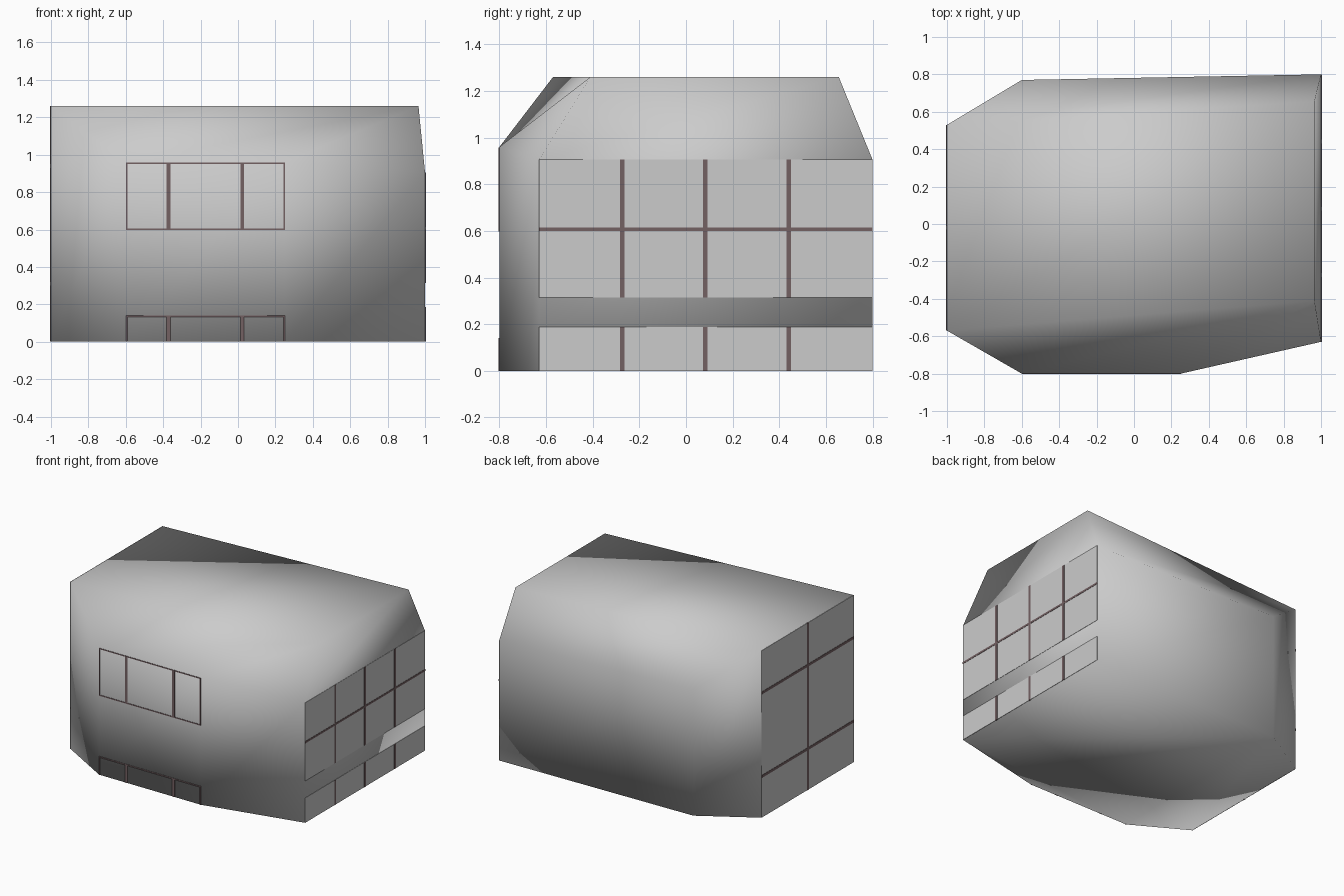
import bpy, bmesh

if "Cube" in bpy.data.objects:
    bpy.data.objects.remove(bpy.data.objects["Cube"])


def material(name, rgb):
    m = bpy.data.materials.new(name)
    m.diffuse_color = (*rgb, 1)
    m.use_nodes = True
    m.node_tree.nodes["Principled BSDF"].inputs["Base Color"].default_value = m.diffuse_color
    return m


GREY = material("light_grey", (0.6, 0.6, 0.6))
BROWN = material("dull_brown", (0.175, 0.119, 0.124))


def add_mesh(name, verts, faces, mat, smooth=False):
    me = bpy.data.meshes.new(name)
    me.from_pydata(verts, [], faces)
    bm = bmesh.new()
    bm.from_mesh(me)
    bmesh.ops.recalc_face_normals(bm, faces=bm.faces)
    for f in bm.faces:
        f.smooth = smooth
    bm.to_mesh(me)
    bm.free()
    me.materials.append(mat)
    ob = bpy.data.objects.new(name, me)
    bpy.context.collection.objects.link(ob)
    return ob


# Building shell: seven-sided plan, sloping eaves and a flat roof, all smooth shaded
plan = [(-1, -.57), (-.6, -.8), (.25, -.8), (1, -.63), (1, .8), (-.6, .77), (-1, .53)]
eaves = [1.26, .96, .96, .905, .905, .95, 1.26]
n = len(plan)
verts = [(x, y, 0) for x, y in plan]
verts += [(x, y, z) for (x, y), z in zip(plan, eaves)]
verts += [(.965, -.41, 1.26), (.965, .655, 1.26)]
faces = [(i, (i + 1) % n, n + (i + 1) % n, n + i) for i in range(n)]
faces += [tuple(reversed(range(n))),
          (8, 9, 14, 7), (9, 10, 14), (10, 11, 15, 14), (11, 12, 13, 15),
          (7, 14, 15, 13)]
add_mesh("building_shell", verts, faces, GREY, smooth=True)


def plates(name, axis, pos, rects, mat, depth):
    """Thin plates straddling a wall; rects are (u0, u1, z0, z1)."""
    vs, fs = [], []
    for u0, u1, z0, z1 in rects:
        b = len(vs)
        for d in (pos - depth, pos + depth):
            for u, z in ((u0, z0), (u1, z0), (u1, z1), (u0, z1)):
                vs.append((d, u, z) if axis == "x" else (u, d, z))
        fs += [tuple(b + i for i in q) for q in
               ((0, 1, 2, 3), (4, 5, 6, 7), (0, 1, 5, 4),
                (1, 2, 6, 5), (2, 3, 7, 6), (3, 0, 4, 7))]
    add_mesh(name, vs, fs, mat)


def upright(u, z0, z1, w=.02):
    return (u - w / 2, u + w / 2, z0, z1)


def rail(z, u0, u1, w=.015):
    return (u0, u1, z - w / 2, z + w / 2)


# Right wall glazing
bands = [(0, .187), (.315, .905)]
plates("right_window_panes", "x", 1, [(-.63, .8, a, b) for a, b in bands], GREY, .002)
plates("right_window_bars", "x", 1,
       [upright(u, a, b) for u in (-.273, .082, .441) for a, b in bands]
       + [rail(.607, -.63, .8)], BROWN, .004)

# Left wall glazing
plates("left_window_panes", "x", -1, [(-.57, .53, 0, 1.26)], GREY, .002)
plates("left_window_bars", "x", -1,
       [upright(-.02, 0, 1.26)] + [rail(z, -.57, .53, .02) for z in (.31, .94)],
       BROWN, .004)

# Front window frames
bars = []
for a, b in ((0, .14), (.597, .957)):
    bars += [upright(u, a, b) for u in (-.372, .023)]
    bars += [upright(-.596, a, b, .008), upright(.246, a, b, .008)]
    bars += [rail(b - .004, -.6, .25, .008)]
bars += [rail(.601, -.6, .25, .008)]
plates("front_window_frames", "y", -.8, bars, BROWN, .003)
